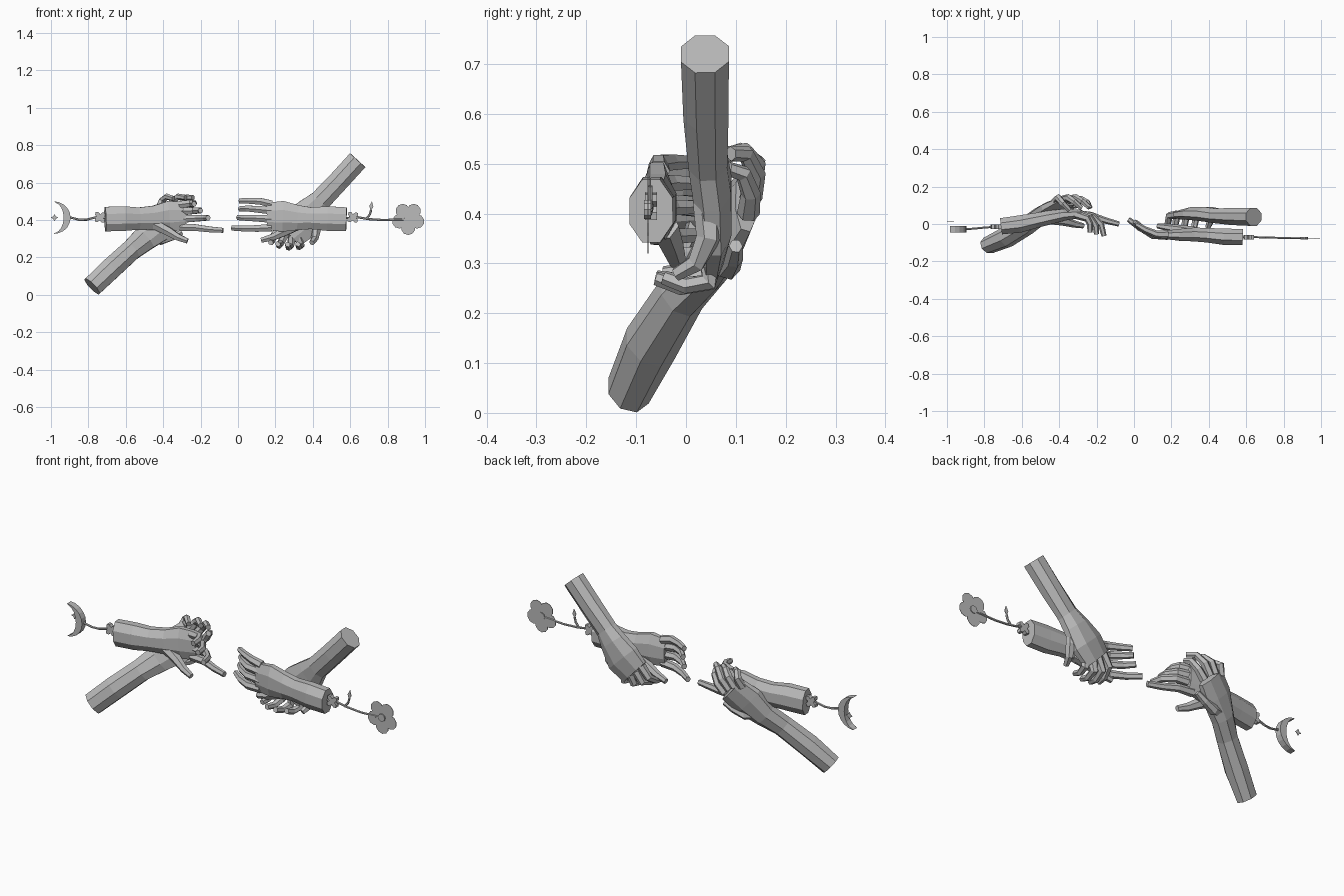
import bpy, bmesh, math
from mathutils import Vector

mat = bpy.data.materials.new("plain grey")
mat.diffuse_color = (0.5, 0.5, 0.5, 1)


def finish(name, bm):
    bmesh.ops.recalc_face_normals(bm, faces=bm.faces)
    me = bpy.data.meshes.new(name)
    bm.to_mesh(me)
    bm.free()
    me.materials.append(mat)
    ob = bpy.data.objects.new(name, me)
    bpy.context.collection.objects.link(ob)
    return ob


def loft(bm, secs, side, n=8):
    """Skin rings along a path; each section is x, y, z, half width along side, half thickness."""
    pts = [Vector(s[:3]) for s in secs]
    rings = []
    for i, s in enumerate(secs):
        t = (pts[min(i + 1, len(pts) - 1)] - pts[max(i - 1, 0)]).normalized()
        a = Vector(side)
        a = (a - t * a.dot(t)).normalized()
        b = t.cross(a)
        rings.append([bm.verts.new(pts[i] + a * s[3] * math.cos(u) + b * s[4] * math.sin(u))
                      for u in [2 * math.pi * (k + .5) / n for k in range(n)]])
    for r, q in zip(rings, rings[1:]):
        for k in range(n):
            bm.faces.new((r[k], r[(k + 1) % n], q[(k + 1) % n], q[k]))
    bm.faces.new(rings[0])
    bm.faces.new(rings[-1])


def hand(name, arm, side, fingers, r=.023):
    """Forearm and palm in one loft, then tapering six-sided fingers; the thumb comes last."""
    bm = bmesh.new()
    loft(bm, arm, side, 8)
    for f in fingers:
        k = len(f) - 1
        base = r * (1.35 if f is fingers[-1] else 1)
        loft(bm, [(*p, base + (r * .66 - base) * i / k, base + (r * .6 - base) * i / k)
                  for i, p in enumerate(f)], side, 6)
    finish(name, bm)


# left reaching hand, palm to the front, index finger extended
hand("left_reaching_hand",
     [(-.71, -.012, .405, .071, .047), (-.61, 0, .408, .071, .05), (-.53, .018, .408, .064, .044),
      (-.45, .035, .412, .07, .04), (-.37, .05, .42, .088, .034), (-.28, .055, .425, .08, .023)], (0, 0, 1),
     [[(-.31, .052, .362), (-.23, .045, .36), (-.15, .018, .35), (-.08, 0, .345)],
      [(-.31, .055, .405), (-.22, .04, .41), (-.175, -.005, .412), (-.16, -.065, .412)],
      [(-.31, .055, .447), (-.235, .035, .45), (-.205, -.01, .452), (-.2, -.055, .45)],
      [(-.31, .05, .482), (-.25, .03, .49), (-.235, 0, .49), (-.235, -.045, .485)],
      [(-.45, .03, .38), (-.37, .015, .338), (-.32, 0, .308), (-.27, -.01, .288)]])

# left supporting hand, rising behind and curling over the top
hand("left_supporting_hand",
     [(-.78, -.115, .045, .06, .046), (-.68, -.07, .14, .062, .056), (-.57, -.008, .24, .06, .049),
      (-.5, .045, .3, .072, .044), (-.43, .085, .37, .098, .038), (-.36, .122, .43, .092, .026)], (.7, 0, -.7),
     [[(-.42, .122, .46), (-.405, .14, .505), (-.38, .11, .525), (-.345, .075, .515)],
      [(-.38, .13, .45), (-.35, .14, .5), (-.32, .12, .525), (-.28, .085, .52)],
      [(-.35, .13, .43), (-.31, .14, .48), (-.275, .12, .52), (-.24, .09, .52)],
      [(-.32, .125, .4), (-.28, .13, .44), (-.25, .115, .48), (-.235, .085, .49)],
      [(-.47, .06, .31), (-.41, .085, .292), (-.35, .095, .31), (-.3, .1, .335)]])

# right reaching hand, palm to the back
hand("right_reaching_hand",
     [(.58, -.07, .405, .068, .047), (.48, -.068, .408, .071, .047), (.39, -.06, .41, .063, .042),
      (.32, -.056, .413, .072, .04), (.24, -.058, .42, .089, .034), (.155, -.058, .42, .078, .023)], (0, 0, 1),
     [[(.18, -.06, .36), (.1, -.055, .355), (.03, -.02, .355), (-.03, .025, .357)],
      [(.18, -.062, .405), (.1, -.06, .41), (.04, -.025, .412), (0, .015, .413)],
      [(.18, -.06, .45), (.1, -.06, .458), (.05, -.03, .462), (.01, .01, .46)],
      [(.18, -.055, .485), (.12, -.055, .5), (.06, -.03, .503), (.01, 0, .503)],
      [(.32, -.045, .375), (.25, -.03, .338), (.19, -.02, .31), (.125, -.01, .292)]])

# right supporting hand, coming down behind and curling under
hand("right_supporting_hand",
     [(.64, .038, .72, .06, .052), (.535, .04, .605, .06, .049), (.44, .044, .505, .062, .042),
      (.395, .052, .455, .082, .042), (.335, .056, .385, .108, .038), (.27, .05, .325, .095, .027)], (.7, 0, -.7),
     [[(.23, .05, .37), (.19, .045, .315), (.18, .0, .285), (.175, -.045, .28)],
      [(.26, .05, .335), (.23, .045, .28), (.22, -.01, .263), (.213, -.06, .272)],
      [(.29, .05, .31), (.28, .045, .262), (.27, -.01, .253), (.265, -.06, .27)],
      [(.33, .05, .305), (.335, .045, .263), (.325, 0, .256), (.32, -.045, .272)],
      [(.41, .045, .42), (.42, .045, .35), (.41, .02, .3), (.395, -.02, .278)]])


def stem(name, pts):
    bm = bmesh.new()
    loft(bm, [(*p, .006, .006) for p in pts], (0, 1, 0), 6)
    finish(name, bm)


def plate(name, pts, y, t):
    """Flat outline in the x-z plane with thickness t."""
    bm = bmesh.new()
    f = bm.faces.new([bm.verts.new((x, y - t / 2, z)) for x, z in pts])
    ex = bmesh.ops.extrude_face_region(bm, geom=[f])
    bmesh.ops.translate(bm, vec=(0, t, 0), verts=[v for v in ex["geom"] if isinstance(v, bmesh.types.BMVert)])
    # close the side the extrusion left open
    edges = [e for e in bm.edges if e.is_boundary]
    if edges:
        bmesh.ops.holes_fill(bm, edges=edges, sides=0)
    finish(name, bm)


def disc(cx, cz, a, b, rot, n=10):
    c, s = math.cos(rot), math.sin(rot)
    return [(cx + a * math.cos(u) * c - b * math.sin(u) * s, cz + a * math.cos(u) * s + b * math.sin(u) * c)
            for u in [2 * math.pi * k / n for k in range(n)]]


# stems
stem("flower_stem", [(.57, -.07, .41), (.64, -.07, .415), (.7, -.072, .405), (.78, -.074, .4), (.9, -.076, .405)])
stem("leaf_stalk", [(.685, -.072, .405), (.705, -.072, .43), (.712, -.072, .455)])
stem("moon_stem", [(-.7, -.012, .415), (-.76, -.016, .415), (-.81, -.02, .402), (-.85, -.024, .402), (-.9, -.028, .415)])

# leaf and flower
plate("leaf", [(.71, .45), (.724, .47), (.716, .5), (.702, .475)], -.072, .003)
for i in range(5):
    u = math.radians(72 * i + 54)
    plate("petal", disc(.91 + .05 * math.cos(u), .408 + .05 * math.sin(u), .038, .038, u), -.076, .002)
plate("flower_centre", disc(.91, .408, .02, .02, 0), -.077, .014)

# small buds where the stems leave the wrists
for x, y in ((.614, -.07), (-.738, -.014)):
    for k in range(4):
        u = math.pi / 2 * k + .7
        plate("wrist_bud", disc(x + .018 * math.cos(u), .415 + .018 * math.sin(u), .018, .013, u, 6), y, .024)

# crescent moon, open to the left
outer = [(-.985 + .09 * math.cos(u), .413 + .087 * math.sin(u))
         for u in [math.pi * (k / 10 - .5) for k in range(11)]]
inner = [(-.985 + .053 * math.cos(u), .413 + .082 * math.sin(u))
         for u in [math.pi * (.45 - .9 * k / 8) for k in range(9)]]
plate("crescent_moon", outer + inner, -.028, .034)

# star inside the moon
star = [(-.981 + r * math.cos(u), .413 + r * math.sin(u))
        for r, u in [((.019, .01)[k % 2], math.pi * k / 4) for k in range(8)]]
plate("small_star", star, .015, .002)
